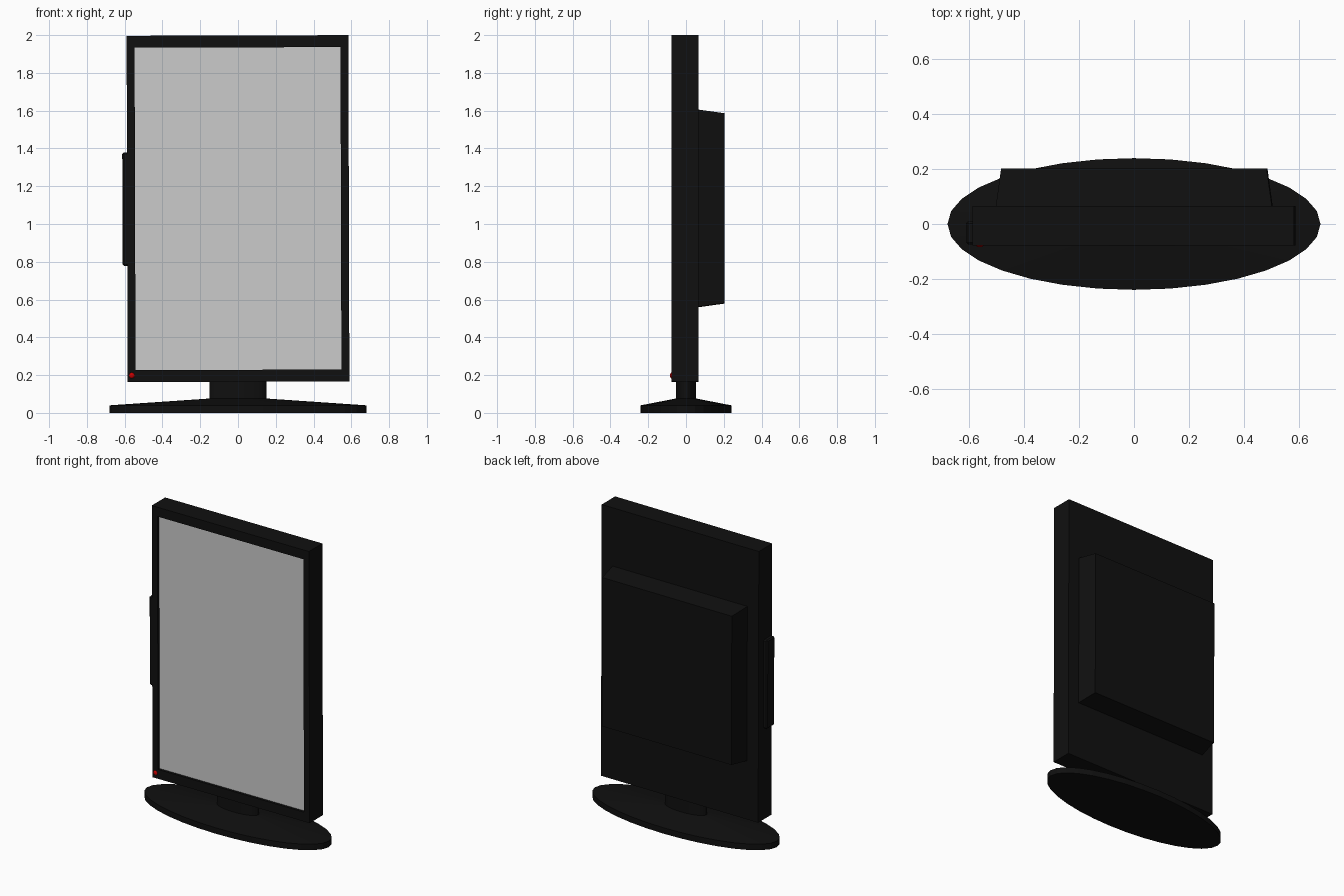
import bpy, bmesh, math
from mathutils import Matrix, Vector

if "Cube" in bpy.data.objects:
    bpy.data.objects.remove(bpy.data.objects["Cube"])


def material(name, color):
    m = bpy.data.materials.new(name)
    m.diffuse_color = color
    m.use_nodes = True
    m.node_tree.nodes["Principled BSDF"].inputs["Base Color"].default_value = m.diffuse_color
    return m


BLACK = material("black_plastic", (0.005, 0.005, 0.005, 1))
RED = material("red_light", (0.6, 0.0, 0.0, 1))
# the panel leans sideways very slightly on its stand
LEAN = Matrix.Rotation(-0.003, 4, 'Y')
PIVOT = Matrix.Translation((0, 0, 1.08))
TILT = PIVOT @ LEAN @ PIVOT.inverted()


def finish(name, bm, mat=None, tilt=True):
    bmesh.ops.recalc_face_normals(bm, faces=bm.faces)
    if tilt:
        bm.transform(TILT)
    me = bpy.data.meshes.new(name)
    bm.to_mesh(me)
    bm.free()
    ob = bpy.data.objects.new(name, me)
    bpy.context.collection.objects.link(ob)
    if mat:
        me.materials.append(mat)
    return ob


def box(lo, hi):
    lo, hi = Vector(lo), Vector(hi)
    bm = bmesh.new()
    bmesh.ops.create_cube(bm, size=1)
    for v in bm.verts:
        v.co = (lo + hi) / 2 + v.co * (hi - lo)
    return bm


def face_towards(bm, y_sign):
    bm.normal_update()
    return max(bm.faces, key=lambda f: f.normal.y * y_sign)


# casing with a recessed opening for the screen
bm = box((-0.587, -0.078, 0.165), (0.587, 0.065, 1.998))
front = face_towards(bm, -1)
bmesh.ops.inset_region(bm, faces=[front], thickness=0.04)
for v in front.verts:
    v.co.x = math.copysign(0.545, v.co.x)
    v.co.z = 1.935 if v.co.z > 1 else 0.228
ret = bmesh.ops.extrude_discrete_faces(bm, faces=[front])
bmesh.ops.translate(bm, verts=ret["faces"][0].verts, vec=(0, 0.02, 0))
finish("casing", bm, BLACK)

# screen
finish("screen", box((-0.545, -0.061, 0.228), (0.545, -0.05, 1.935)))

# tapered rear housing
bm = box((-0.503, 0.06, 0.56), (0.505, 0.203, 1.605))
for v in face_towards(bm, 1).verts:
    v.co.x -= math.copysign(0.02, v.co.x)
    v.co.z -= math.copysign(0.02, v.co.z - 1.08)
finish("rear_housing", bm, BLACK)

# raised control strip on the left edge
bm = box((-0.612, -0.075, 0.78), (-0.57, 0.01, 1.38))
bmesh.ops.bevel(bm, geom=bm.edges[:], offset=0.008, segments=1, affect='EDGES')
finish("control_strip", bm, BLACK)

# power light
bm = bmesh.new()
bmesh.ops.create_uvsphere(bm, u_segments=12, v_segments=8, radius=0.016)
bm.transform(Matrix.Translation((-0.565, -0.075, 0.2)) @ Matrix.Diagonal((1, 0.6, 1, 1)))
finish("power_light", bm, RED)

# oval stand: rim, sloping top and neck as stacked 32-sided rings
SIDES = 32
profile = [(0.68, 0.24, 0.0), (0.68, 0.24, 0.04), (0.152, 0.054, 0.076), (0.152, 0.054, 0.18)]
bm = bmesh.new()
rings = [[bm.verts.new((rx * math.cos(2 * math.pi * i / SIDES),
                        ry * math.sin(2 * math.pi * i / SIDES), z)) for i in range(SIDES)]
         for rx, ry, z in profile]
for a, b in zip(rings, rings[1:]):
    for i in range(SIDES):
        j = (i + 1) % SIDES
        bm.faces.new((a[i], a[j], b[j], b[i]))
bm.faces.new(rings[0])
bm.faces.new(rings[-1])
finish("stand", bm, BLACK, tilt=False)
